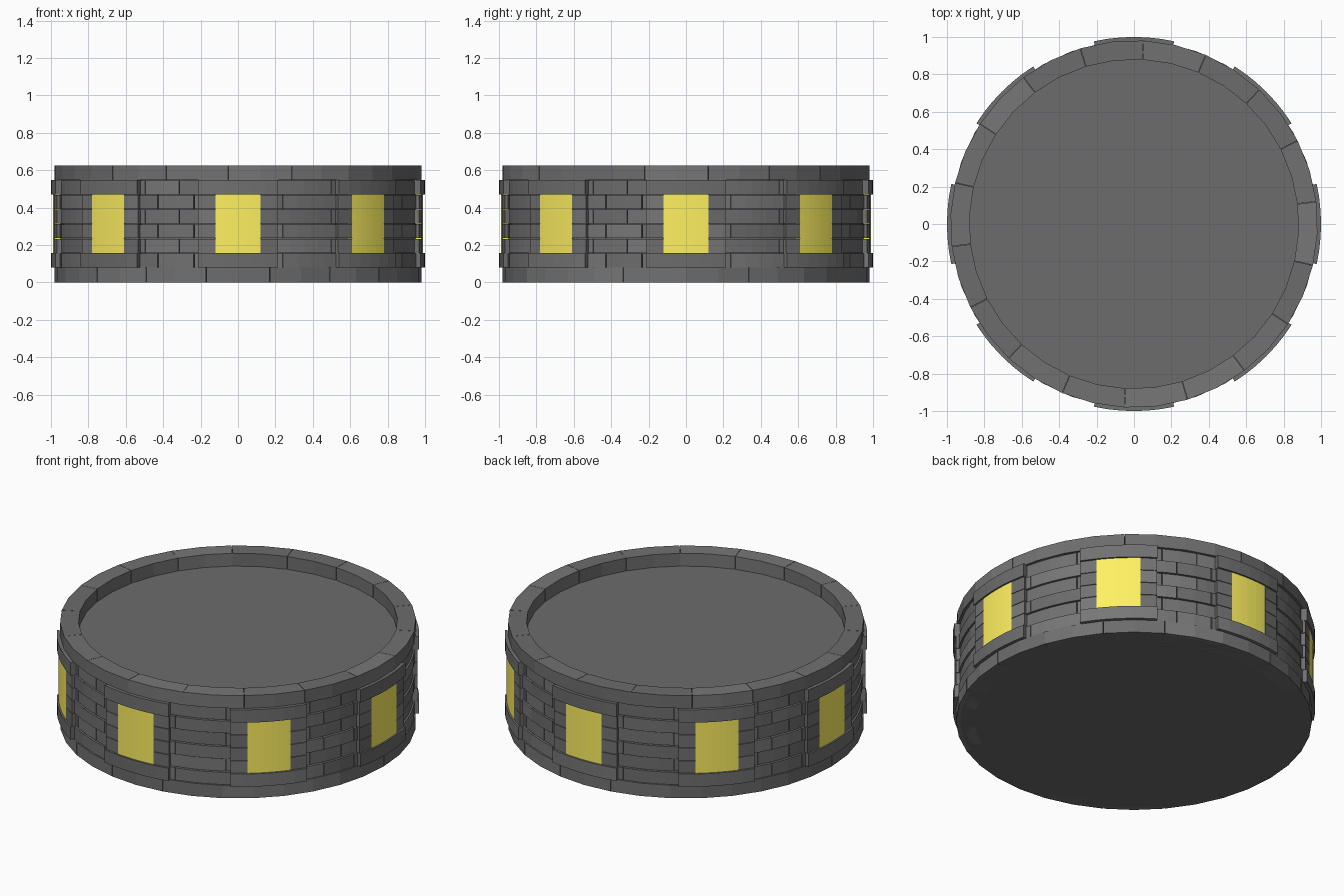
import bpy, bmesh, random
from math import sin, cos, radians, ceil

if "Cube" in bpy.data.objects:
    bpy.data.objects.remove(bpy.data.objects["Cube"])

random.seed(4)
H = 0.625 / 8  # height of one course


def material(name, rgb):
    m = bpy.data.materials.new(name)
    m.diffuse_color = (*rgb, 1)
    m.use_nodes = True
    m.node_tree.nodes["Principled BSDF"].inputs["Base Color"].default_value = m.diffuse_color
    return m


# Slightly different dark stones, deck grey first
greys = [material(f"stone_{i}", (v, v, v)) for i, v in enumerate((0.15, 0.165, 0.185))]
yellow = material("window_yellow", (1.0, 0.88, 0.12))


def add_block(bm, a0, a1, r0, r1, z0, z1, step=5.0, shade=0):
    """Closed curved block between two angles (degrees) and two radii."""
    n = max(1, ceil((a1 - a0) / step - 1e-6))
    rings = []
    for i in range(n + 1):
        a = radians(a0 + (a1 - a0) * i / n)
        rings.append([bm.verts.new((r * cos(a), r * sin(a), z))
                      for r, z in ((r0, z0), (r1, z0), (r1, z1), (r0, z1))])
    faces = [bm.faces.new(rings[0]), bm.faces.new(rings[-1][::-1])]
    for p, q in zip(rings, rings[1:]):
        for k in range(4):
            m = (k + 1) % 4
            faces.append(bm.faces.new((p[k], q[k], q[m], p[m])))
    for f in faces:
        f.material_index = shade


def finish(bm, name, mats):
    bmesh.ops.recalc_face_normals(bm, faces=bm.faces)
    me = bpy.data.meshes.new(name)
    bm.to_mesh(me)
    bm.free()
    for m in mats:
        me.materials.append(m)
    ob = bpy.data.objects.new(name, me)
    bpy.context.collection.objects.link(ob)


def any_shade():
    return random.randrange(3)


# Solid core: closes the bottom and forms the sunken roof deck
bm = bmesh.new()
bmesh.ops.create_cone(bm, cap_ends=True, segments=72, radius1=0.957,
                      radius2=0.957, depth=7 * H)
bmesh.ops.translate(bm, verts=bm.verts, vec=(0, 0, 3.5 * H))
finish(bm, "tower_core", greys)

# Base course and parapet course, each of 18 long stones with two facets
for name, z, shift in (("base_course", 0, 0), ("parapet_course", 7 * H, 7)):
    bm = bmesh.new()
    for i in range(18):
        a = i * 20 + shift
        add_block(bm, a + 0.06, a + 19.94, 0.88, 0.982, z, z + H, 10, any_shade())
    finish(bm, name, greys)

# Brick courses filling the eight bays between the windows
bm = bmesh.new()
for row in range(1, 7):
    odd = row % 2
    radius = 0.975 if odd else 0.967
    for bay in range(8):
        if bay % 2:
            joints = [12, 19, 31, 33] if odd else [12, 14.2, 26, 33]
        else:
            joints = [12, 14.2, 33] if odd else [12, 31, 33]
        for a0, a1 in zip(joints, joints[1:]):
            add_block(bm, bay * 45 + a0 + 0.12, bay * 45 + a1 - 0.12, 0.94,
                      radius, row * H + 0.002, (row + 1) * H - 0.002, 6, any_shade())
finish(bm, "wall_bricks", greys)

# Window surrounds: sill, lintel and jambs built up course by course
bm = bmesh.new()
for i in range(8):
    c = i * 45
    for row in (1, 6):
        add_block(bm, c - 12.4, c + 12.4, 0.94, 1.0, row * H, (row + 1) * H, 4.2, any_shade())
    for row in range(2, 6):
        for a0, a1 in ((-12.4, -7), (7, 12.4)):
            add_block(bm, c + a0, c + a1, 0.94, 0.991, row * H + 0.0015,
                      (row + 1) * H - 0.0015, 6, any_shade())
finish(bm, "window_surrounds", greys)

# Glowing window panes
bm = bmesh.new()
for i in range(8):
    add_block(bm, i * 45 - 7, i * 45 + 7, 0.94, 0.99, 2 * H, 6 * H, 2)
finish(bm, "window_panes", [yellow])
